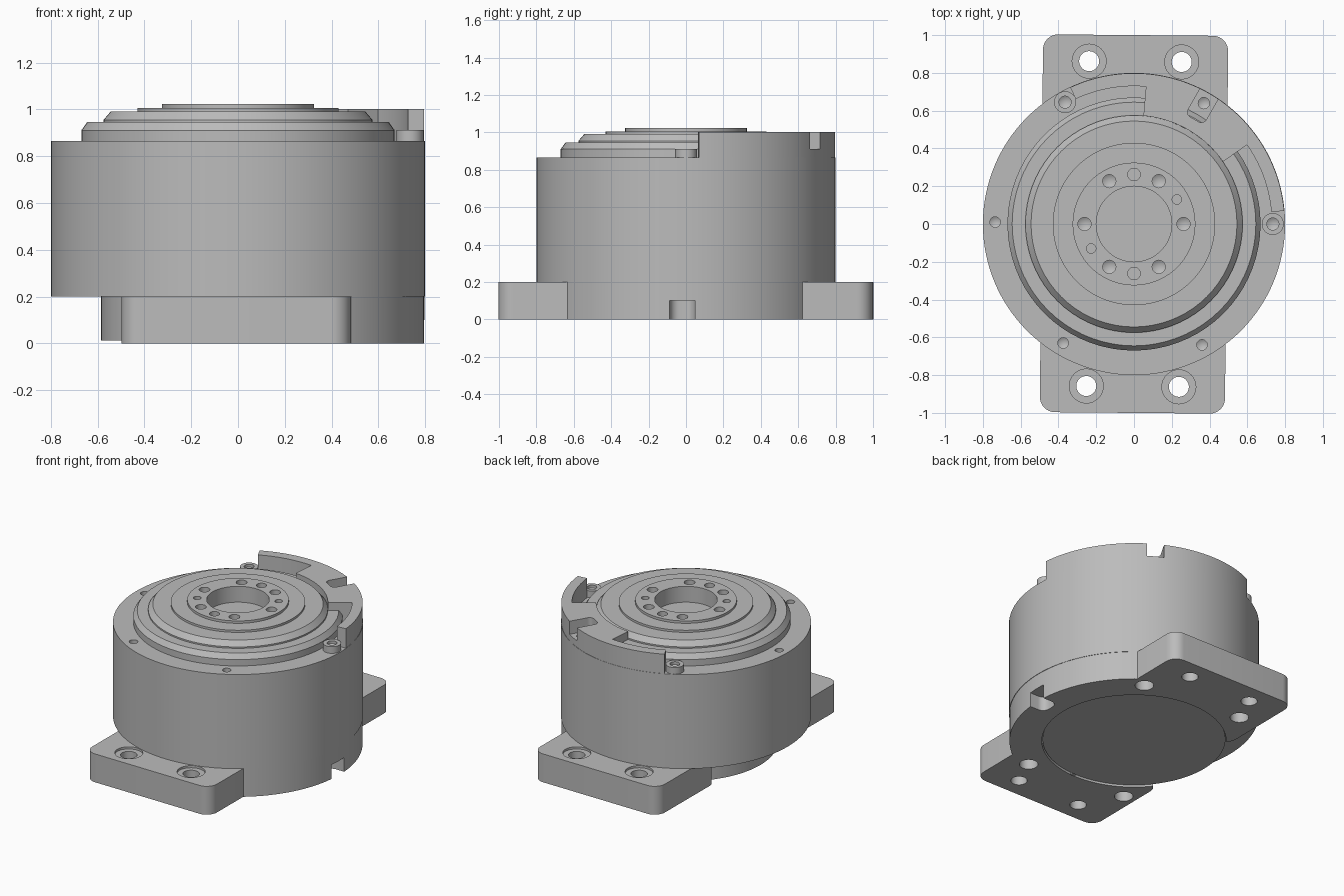
import bpy, bmesh, math
from mathutils import Matrix

if "Cube" in bpy.data.objects:
    bpy.data.objects.remove(bpy.data.objects["Cube"])

GREY = (0.5, 0.5, 0.5, 1)
metal = bpy.data.materials.new("grey_metal")
metal.use_nodes = True
metal.diffuse_color = GREY
metal.node_tree.nodes["Principled BSDF"].inputs["Base Color"].default_value = GREY


def finish(name, bm):
    bmesh.ops.recalc_face_normals(bm, faces=bm.faces)
    mesh = bpy.data.meshes.new(name)
    bm.to_mesh(mesh)
    bm.free()
    mesh.materials.append(metal)
    ob = bpy.data.objects.new(name, mesh)
    bpy.context.collection.objects.link(ob)
    return ob


def arc(r, a0, a1, n, cx=0, cy=0):
    angles = [math.radians(a0 + (a1 - a0) * i / n) for i in range(n + 1)]
    return [(cx + r * math.cos(a), cy + r * math.sin(a)) for a in angles]


def prism(name, outline, z0, z1):
    bm = bmesh.new()
    face = bm.faces.new([bm.verts.new((x, y, z0)) for x, y in outline])
    new = bmesh.ops.extrude_face_region(bm, geom=[face])["geom"]
    bmesh.ops.translate(bm, vec=(0, 0, z1 - z0),
                        verts=[v for v in new if isinstance(v, bmesh.types.BMVert)])
    return finish(name, bm)


def cylinder(name, r, z0, z1, x=0, y=0, n=32):
    return prism(name, arc(r, 0, 360, n, x, y)[:-1], z0, z1)


def rounded_box(name, x0, x1, y0, y1, r, z0, z1):
    corners = [(x1 - r, y1 - r, 0), (x0 + r, y1 - r, 90),
               (x0 + r, y0 + r, 180), (x1 - r, y0 + r, 270)]
    pts = [p for cx, cy, a in corners for p in arc(r, a, a + 90, 8, cx, cy)]
    return prism(name, pts, z0, z1)


def lathe(name, profile, n, x=0, y=0):
    bm = bmesh.new()
    vs = [bm.verts.new((r, 0, z)) for r, z in profile]
    es = [bm.edges.new(pair) for pair in zip(vs, vs[1:])]
    bmesh.ops.spin(bm, geom=vs + es, cent=(0, 0, 0), axis=(0, 0, 1),
                   angle=2 * math.pi, steps=n)
    bmesh.ops.remove_doubles(bm, verts=bm.verts, dist=1e-5)
    bmesh.ops.translate(bm, vec=(x, y, 0), verts=bm.verts)
    return finish(name, bm)


def drill(r, top, depth, x, y):
    # Blind hole cutter with a conical tip
    low = top - depth
    return lathe("drill", [(0, low - r * 0.6), (r, low), (r, top + 0.03), (0, top + 0.03)], 20, x, y)


def combine(ob, tools, operation="DIFFERENCE"):
    bpy.context.view_layer.objects.active = ob
    for tool in tools:
        mod = ob.modifiers.new("bool", "BOOLEAN")
        mod.operation = operation
        mod.solver = "EXACT"
        mod.object = tool
        bpy.ops.object.modifier_apply(modifier=mod.name)
        bpy.data.objects.remove(tool)


def smooth(ob):
    bpy.ops.object.select_all(action="DESELECT")
    ob.select_set(True)
    bpy.context.view_layer.objects.active = ob
    bpy.ops.object.shade_smooth_by_angle(angle=math.radians(25))


# Mounting plate: half disc with two bolt flanges
plate = prism("mounting_plate", arc(0.797, -90, 90, 64), 0, 0.2)
combine(plate, [rounded_box("flange", -0.49, 0.49, y0, y1, 0.08, 0, 0.2)
                for y0, y1 in ((0.35, 1), (-1, -0.35))], "UNION")
cuts = [cylinder("recess", 0.59, -0.1, 0.3, n=96)]
for s in (1, -1):
    for x, y in ((0.245 * s, 0.86 * s), (-0.245 * s, 0.86 * s)):
        cuts.append(cylinder("bolt_hole", 0.053, -0.1, 0.3, x, y))
        cuts.append(cylinder("counterbore", 0.09, 0.185, 0.3, x, y))
    for x, y in ((0.4, 0.59), (-0.33, 0.66)):
        cuts.append(cylinder("dowel_hole", 0.06, -0.1, 0.1, x * s, y * s))
cuts.append(rounded_box("cable_notch", 0.68, 1, -0.08, 0.055, 0.05, -0.1, 0.1))
combine(plate, cuts)
plate.data.transform(Matrix.Rotation(math.radians(-0.5), 4, "Z"))

# Lower core that closes the plate's round opening
core = cylinder("lower_core", 0.585, 0.012, 0.25, n=96)

# Main housing with its rim screw holes
housing = cylinder("housing", 0.8, 0.2, 0.865, n=128)
combine(housing, [drill(0.028, 0.865, 0.04, x, y)
                  for x, y in ((-0.735, 0.01), (-0.375, -0.63), (0.36, -0.64))])

# Stepped rotary table with central bore
table = lathe("rotary_table", [
    (0, 0.91), (0.2, 0.91), (0.2, 1.022), (0.325, 1.022), (0.325, 1.005),
    (0.43, 1.005), (0.43, 0.99), (0.545, 0.99), (0.575, 0.955), (0.575, 0.945),
    (0.645, 0.945), (0.67, 0.91), (0.67, 0.85), (0, 0.85)], 72)
cuts = []
for k in range(6):
    a = math.radians(60 * k)
    cuts.append(drill(0.035, 1.022, 0.04, 0.262 * math.cos(a), 0.262 * math.sin(a)))
for s in (1, -1):
    cuts.append(cylinder("pin_hole", 0.033, 0.96, 1.1, 0, 0.262 * s))
    cuts.append(cylinder("small_pin_hole", 0.025, 0.96, 1.1, 0.227 * s, 0.13 * s))
combine(table, cuts)

# Raised guard: thin outer walls either side of a solid block, notched for a screw
guard = prism("rear_guard",
              arc(0.798, 5, 115, 64) + arc(0.73, 115, 85, 16)
              + arc(0.575, 85, 35, 32) + arc(0.73, 35, 5, 16), 0.86, 1.002)
notch = rounded_box("notch", 0.64, 0.95, -0.055, 0.055, 0.03, 0.91, 1.1)
notch.data.transform(Matrix.Rotation(math.radians(60), 4, "Z"))
combine(guard, [notch, drill(0.03, 0.91, 0.02, 0.37, 0.64)])

# Screw bosses at both ends of the guard
bosses = []
for side, x, y in (("left", 0.735, 0), ("rear", -0.365, 0.645)):
    boss = cylinder(side + "_screw_boss", 0.058, 0.86, 0.912, x, y)
    combine(boss, [drill(0.032, 0.912, 0.02, x, y)])
    bosses.append(boss)

for ob in [plate, core, housing, table, guard] + bosses:
    smooth(ob)
